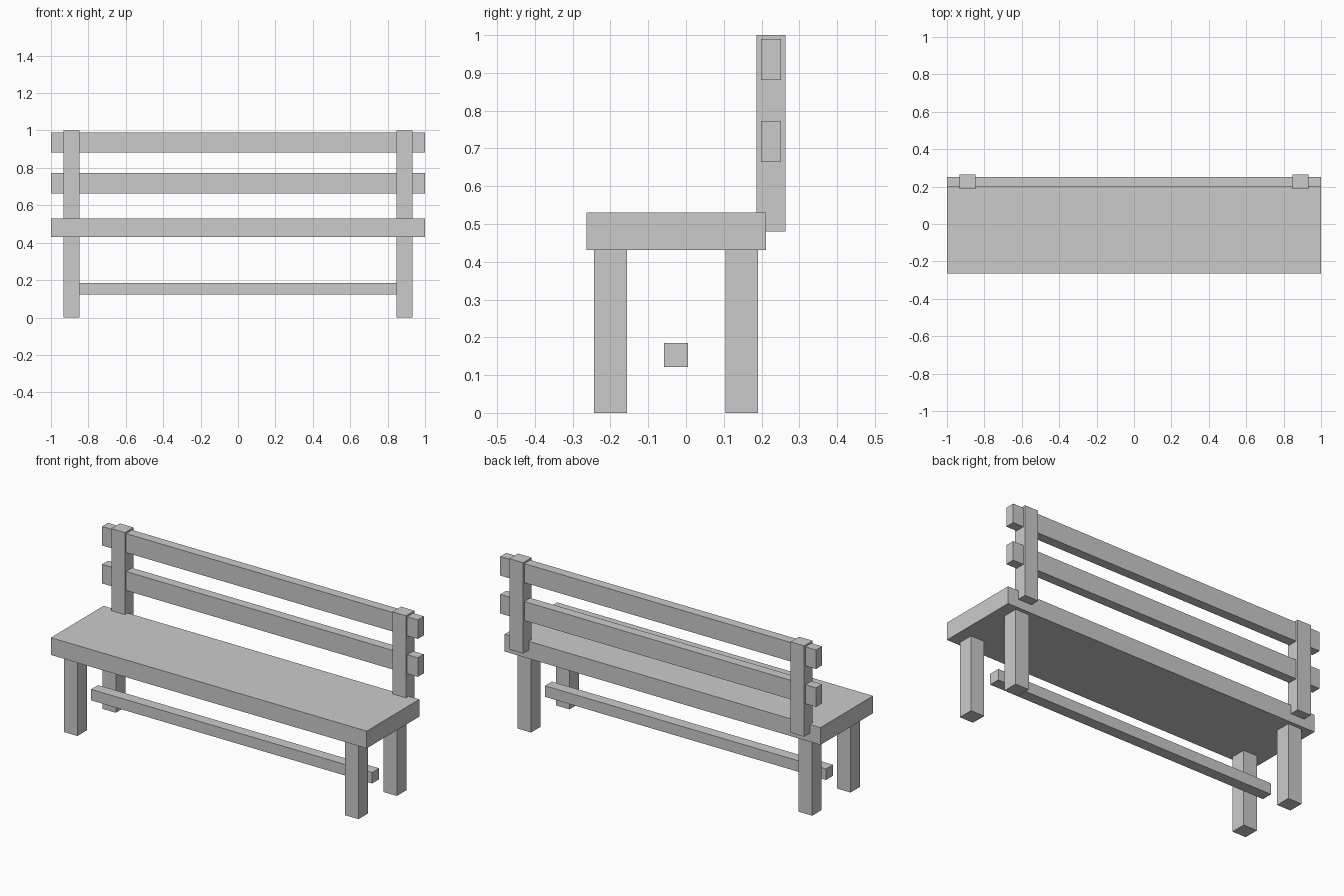
import bpy

if "Cube" in bpy.data.objects:
    bpy.data.objects.remove(bpy.data.objects["Cube"])


def box(name, x, y, z):
    """Box spanning the (min, max) range on each axis."""
    ranges = (x, y, z)
    bpy.ops.mesh.primitive_cube_add(size=1, location=[(a + b) / 2 for a, b in ranges])
    obj = bpy.context.object
    obj.name = name
    obj.scale = [b - a for a, b in ranges]
    bpy.ops.object.transform_apply(location=False, rotation=False, scale=True)
    return obj


# Seat plank
box("seat", (-1, 1), (-0.264, 0.212), (0.431, 0.53))

# Legs and backrest posts, one set per side
POST_X, POST_HALF = 0.89, 0.043
for side, sign in (("left", -1), ("right", 1)):
    x = (sign * POST_X - POST_HALF, sign * POST_X + POST_HALF)
    box(f"front_leg_{side}", x, (-0.243, -0.156), (0, 0.431))
    box(f"back_leg_{side}", x, (0.105, 0.191), (0, 0.431))
    box(f"back_post_{side}", x, (0.187, 0.264), (0.48, 1.0))

# Backrest slats, running through the posts
for name, z in (("lower", 0.664), ("upper", 0.881)):
    box(f"back_slat_{name}", (-1, 1), (0.198, 0.252), (z, z + 0.109))

# Long stretcher between the legs
box("stretcher", (-POST_X, POST_X), (-0.058, 0.005), (0.122, 0.185))
